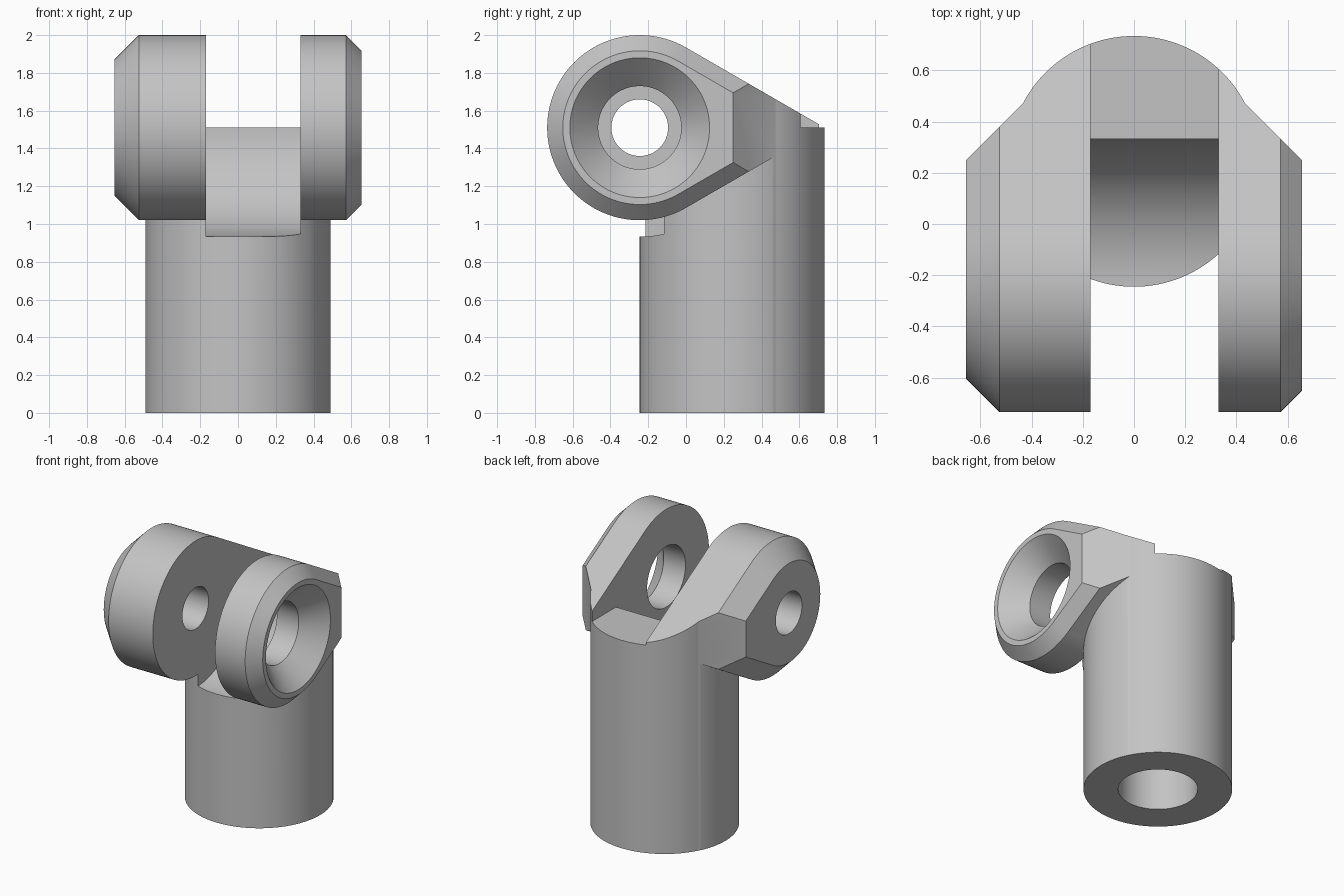
import bpy, bmesh
from math import sin, cos, pi, radians, atan2
from mathutils import Vector

cube = bpy.data.objects.get("Cube")
if cube:
    bpy.data.objects.remove(cube, do_unlink=True)

R = 0.49                 # radius of post and of the lug ends
PIN_Y, PIN_Z = -0.245, 1.51
POST_Y = 0.245
SLOT = (-0.17, 0.33)     # gap between the lugs
HALF = 0.655             # half width of the head

gray = bpy.data.materials.new("plain_gray")
gray.use_nodes = True
gray.diffuse_color = (0.55, 0.55, 0.55, 1)
gray.node_tree.nodes["Principled BSDF"].inputs["Base Color"].default_value = (0.55, 0.55, 0.55, 1)


def loft(name, rings):
    """Closed solid through rings with equal point counts."""
    bm = bmesh.new()
    loops = [[bm.verts.new(p) for p in ring] for ring in rings]
    for a, b in zip(loops, loops[1:]):
        for i in range(len(a)):
            j = (i + 1) % len(a)
            bm.faces.new((a[i], a[j], b[j], b[i]))
    bm.faces.new(loops[0][::-1])
    bm.faces.new(loops[-1])
    bmesh.ops.recalc_face_normals(bm, faces=bm.faces)
    mesh = bpy.data.meshes.new(name)
    bm.to_mesh(mesh)
    bm.free()
    mesh.materials.append(gray)
    obj = bpy.data.objects.new(name, mesh)
    bpy.context.collection.objects.link(obj)
    return obj


def arc(cx, cy, r, start, end, n):
    return [(cx + r * cos(radians(start + (end - start) * i / n)),
             cy + r * sin(radians(start + (end - start) * i / n))) for i in range(n + 1)]


def across(x, profile):
    return [Vector((x, y, z)) for y, z in profile]


def upright(z, profile):
    return [Vector((x, y, z)) for x, y in profile]


def pin_circle(x, r):
    return across(x, arc(PIN_Y, PIN_Z, r, 0, 360, 96)[:-1])


def teardrop(x, r):
    # round front with two tangents meeting at a point behind
    return across(x, arc(PIN_Y, PIN_Z, r, 60, 300, 80) + [(PIN_Y + 2 * r, PIN_Z)])


def combine(target, other, operation):
    other.hide_render = True
    mod = target.modifiers.new(operation.lower(), 'BOOLEAN')
    mod.operation = operation
    mod.solver = 'EXACT'
    mod.object = other
    bpy.context.view_layer.objects.active = target
    bpy.ops.object.modifier_apply(modifier=mod.name)
    bpy.data.objects.remove(other, do_unlink=True)


# Round post
post_ring = arc(0, POST_Y, R, 0, 360, 128)[:-1]
body = loft("clevis_body", [upright(0, post_ring), upright(PIN_Z - 0.001, post_ring)])

# Head with bevelled outer faces, the wider bevel on the right
head = loft("head", [teardrop(-HALF, R - 0.13), teardrop(-HALF + 0.13, R),
                     teardrop(HALF - 0.083, R), teardrop(HALF, R - 0.083)])
combine(body, head, 'UNION')

# Trim the back of the head to the post, with diagonal corners
corner_x, corner_y = 0.435, 0.47
angle = atan2(corner_y - POST_Y, corner_x) * 180 / pi
plan = ([(-0.9, -1), (0.9, -1), (0.9, 0.005)]
        + arc(0, POST_Y, R - 0.001, angle, 180 - angle, 90) + [(-0.9, 0.005)])
combine(body, loft("plan_trim", [upright(-1, plan), upright(3, plan)]), 'INTERSECT')

# Slot with a concave floor around the pin axis
slot_r = 0.577
slot = (arc(PIN_Y, PIN_Z, slot_r, 180, 360, 96)
        + [(1, PIN_Z), (1, 2.5), (PIN_Y - slot_r, 2.5)])
combine(body, loft("slot_cutter", [across(x, slot) for x in SLOT]), 'DIFFERENCE')

# Plain pin hole in the right lug
combine(body, loft("pin_hole", [pin_circle(-1, 0.15), pin_circle(0, 0.15)]), 'DIFFERENCE')

# Countersunk hole in the left lug
sink = [pin_circle(0.1, 0.22), pin_circle(HALF - 0.15, 0.22),
        pin_circle(HALF, 0.37), pin_circle(HALF + 0.1, 0.47)]
combine(body, loft("countersink", sink), 'DIFFERENCE')

# Blind bore in the foot of the post
bore = arc(0, POST_Y, 0.262, 0, 360, 96)[:-1]
combine(body, loft("bore", [upright(-0.1, bore), upright(0.75, bore)]), 'DIFFERENCE')

# Smooth curved faces, crisp edges
bpy.ops.object.select_all(action='DESELECT')
body.select_set(True)
bpy.context.view_layer.objects.active = body
bpy.ops.object.shade_smooth_by_angle(angle=radians(20))
